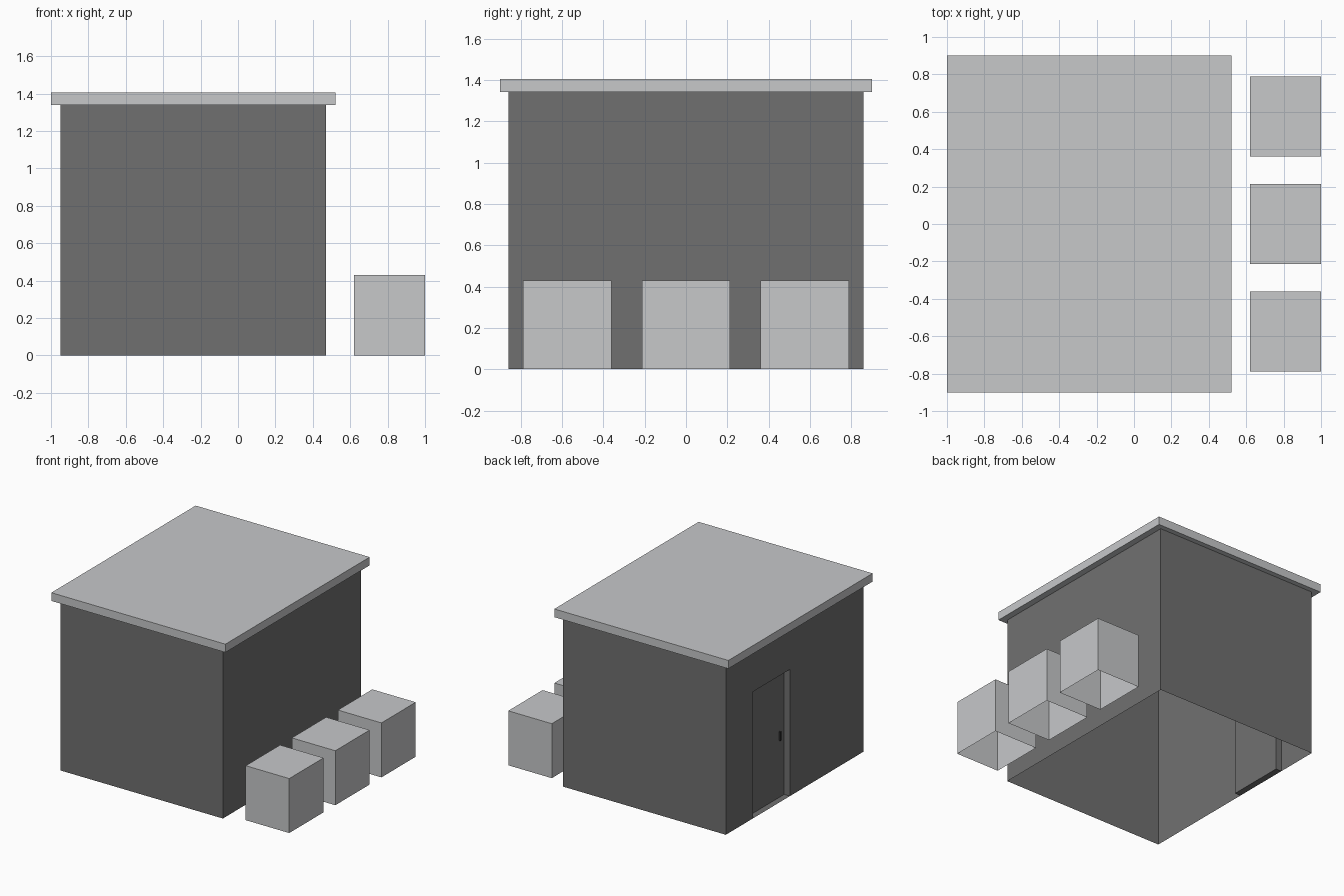
import bpy
import bmesh
from mathutils import Vector

if "Cube" in bpy.data.objects:
    bpy.data.objects.remove(bpy.data.objects["Cube"])


def material(name, rgb):
    mat = bpy.data.materials.new(name)
    mat.use_nodes = True
    mat.diffuse_color = (*rgb, 1)
    mat.node_tree.nodes["Principled BSDF"].inputs["Base Color"].default_value = (*rgb, 1)
    return mat


light = material("light grey", (0.57, 0.58, 0.59))
dark = material("dark grey", (0.163, 0.163, 0.163))
black = material("handle black", (0.03, 0.03, 0.03))


def finish(name, bm, mat):
    mesh = bpy.data.meshes.new(name)
    bm.to_mesh(mesh)
    bm.free()
    mesh.materials.append(mat)
    obj = bpy.data.objects.new(name, mesh)
    bpy.context.scene.collection.objects.link(obj)
    return obj


def box(name, low, high, mat, skip=()):
    """Box between two corners, leaving out faces whose normal is in skip."""
    low, high = Vector(low), Vector(high)
    bm = bmesh.new()
    bmesh.ops.create_cube(bm, size=1)
    for v in bm.verts:
        v.co = (low + high) / 2 + v.co * (high - low)
    bm.normal_update()
    gone = [f for f in bm.faces if any(f.normal.dot(Vector(s)) > 0.9 for s in skip)]
    bmesh.ops.delete(bm, geom=gone, context="FACES")
    return finish(name, bm, mat)


DOWN, UP, LEFT_SIDE = (0, 0, -1), (0, 0, 1), (-1, 0, 0)
X0, X1, Y, TOP = -0.95, 0.47, 0.86, 1.34
DOOR_Y0, DOOR_Y1, DOOR_TOP, DOOR_X = 0.06, 0.52, 1.0, -0.90

# Thin walls, open underneath, with the doorway side left out
box("walls", (X0, -Y, 0), (X1, Y, TOP), dark, (DOWN, UP, LEFT_SIDE))

# Wall around the doorway
bm = bmesh.new()
for y0, y1, z0 in ((-Y, DOOR_Y0, 0), (DOOR_Y0, DOOR_Y1, DOOR_TOP), (DOOR_Y1, Y, 0)):
    corners = ((y0, z0), (y0, TOP), (y1, TOP), (y1, z0))
    bm.faces.new([bm.verts.new((X0, y, z)) for y, z in corners])
finish("doorway_wall", bm, dark)

# Recessed doorway: threshold, jambs, lintel and door panel facing the opening
recess = box("door_recess", (X0, DOOR_Y0, 0), (DOOR_X, DOOR_Y1, DOOR_TOP), dark, (LEFT_SIDE,))
recess.data.flip_normals()
box("door_handle", (DOOR_X - 0.015, 0.115, 0.45), (DOOR_X, 0.127, 0.52), black)

# Flat overhanging roof
box("roof", (-1, -0.9, TOP), (0.52, 0.9, 1.405), light)

# Three hollow units beside the building
for i, y in enumerate((-0.575, 0, 0.575)):
    box(f"side_unit_{i + 1}", (0.62, y - 0.214, 0), (1, y + 0.214, 0.43), light, (DOWN,))
